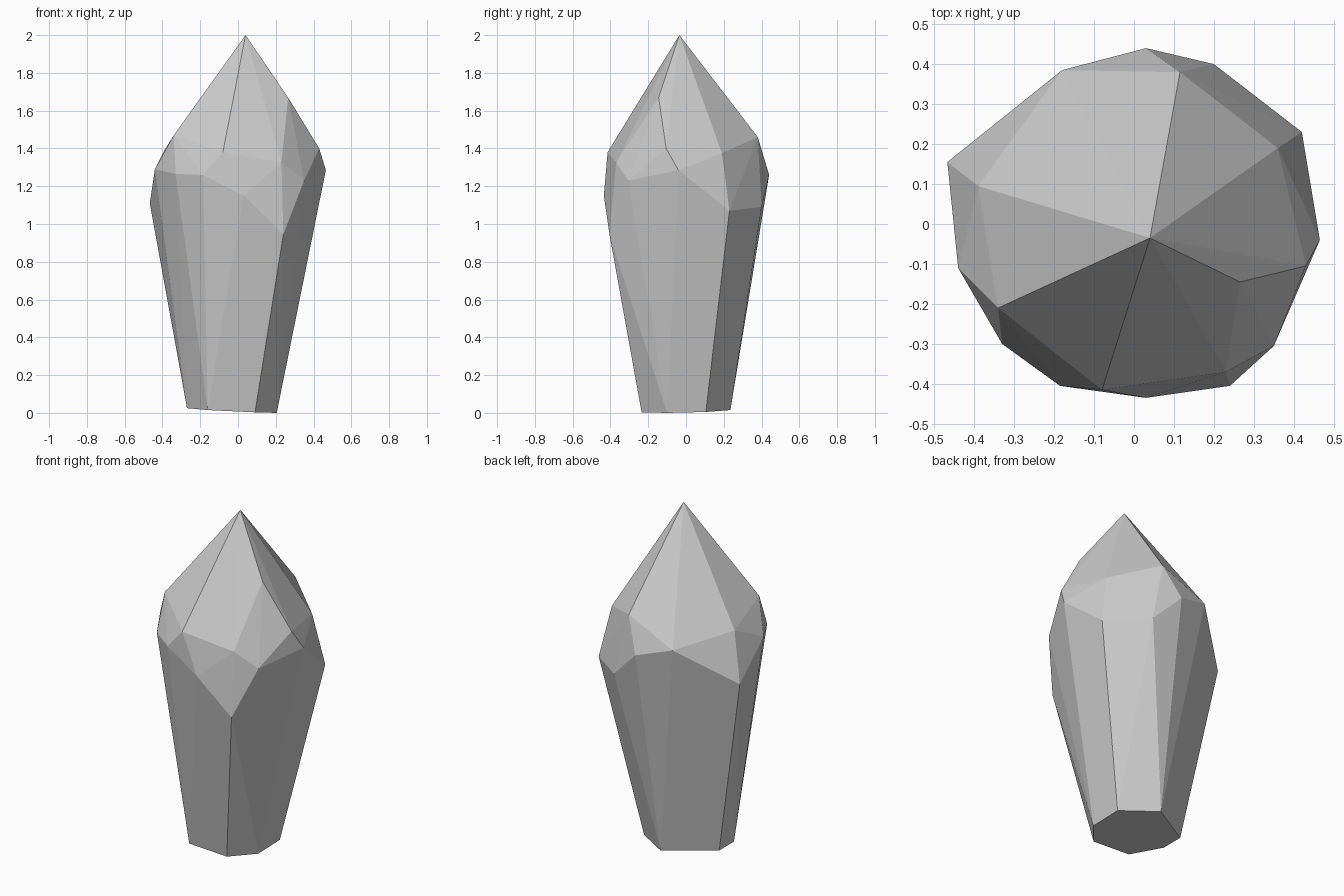
import bpy, bmesh, math

# base cut: seven-sided, slightly tilted
base = [(-.27, -.07, .025), (-.27, .07, .025), (.005, .235, .015), (.205, .105, .005),
        (.205, -.10, 0), (.09, -.235, .003), (-.16, -.235, .015)]
# widest belt of the crystal
belt = [(.03, .44, 1.26), (.20, .40, 1.09), (.42, .23, 1.07), (.465, -.04, 1.285),
        (.35, -.305, 1.23), (.24, -.405, .945), (.03, -.435, 1.15), (-.185, -.405, 1.26),
        (-.33, -.30, 1.265), (-.44, -.11, 1.29), (-.467, .155, 1.11), (-.18, .385, 1.325)]
# shoulder points under the tip facets
shoulder = [(.115, .38, 1.46), (.36, .19, 1.375), (.43, -.105, 1.40), (.265, -.145, 1.67),
            (.23, -.37, 1.325), (-.08, -.415, 1.38), (-.34, -.21, 1.47), (-.39, .095, 1.39)]
tip = [(.04, -.035, 2.0)]

# faceted crystal: hull over the rings, flat facets merged
bm = bmesh.new()
for co in base + belt + shoulder + tip:
    bm.verts.new(co)
res = bmesh.ops.convex_hull(bm, input=bm.verts[:])
loose = [v for v in bm.verts if not v.link_faces]
bmesh.ops.delete(bm, geom=loose, context='VERTS')
bmesh.ops.dissolve_limit(bm, angle_limit=math.radians(2), verts=bm.verts[:], edges=bm.edges[:])
bmesh.ops.recalc_face_normals(bm, faces=bm.faces[:])

mesh = bpy.data.meshes.new("crystal")
bm.to_mesh(mesh)
bm.free()
bpy.context.collection.objects.link(bpy.data.objects.new("crystal", mesh))
